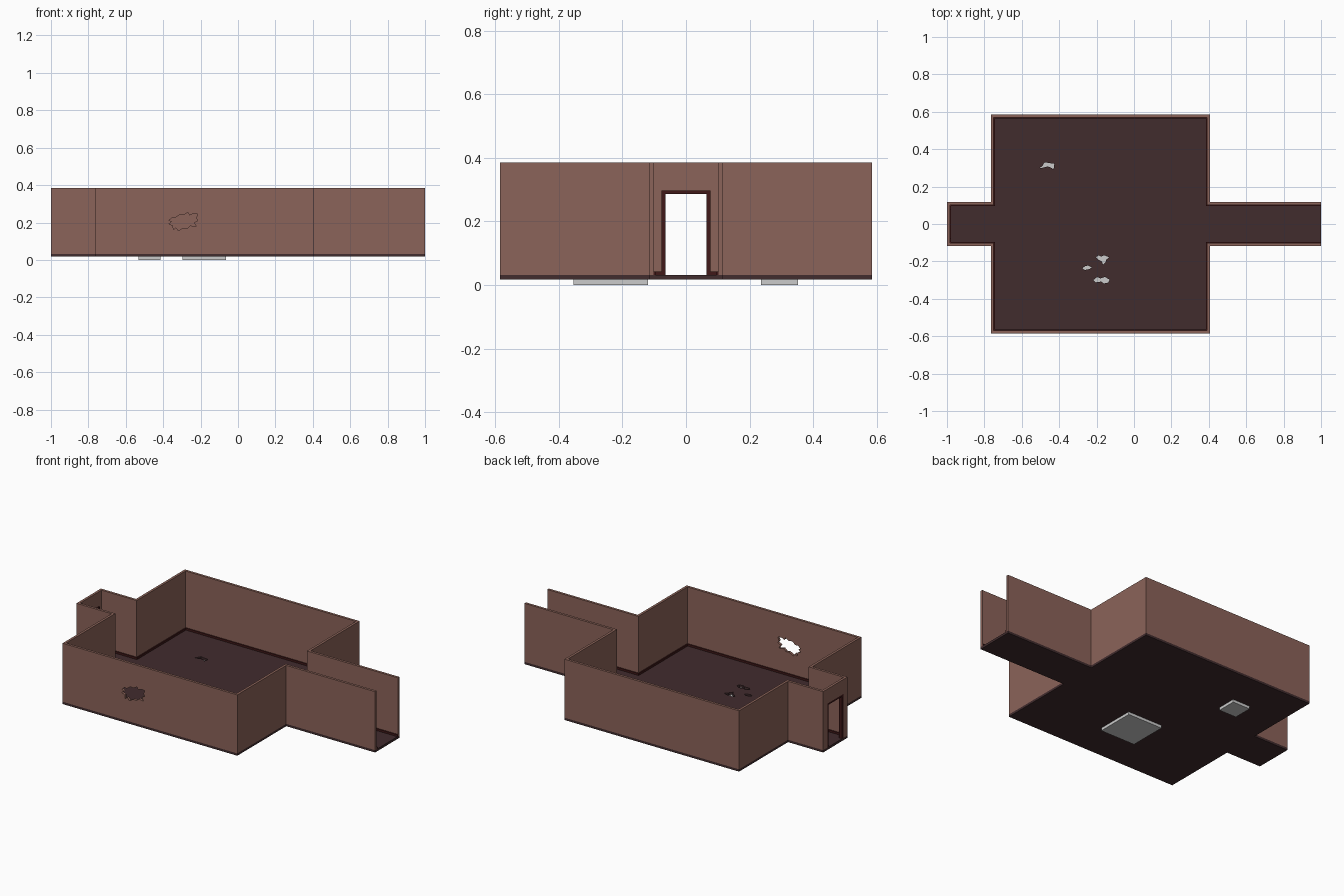
import bpy, bmesh

if "Cube" in bpy.data.objects:
    bpy.data.objects.remove(bpy.data.objects["Cube"])

FLOOR_Z0, FLOOR_Z1, WALL_TOP = 0.017, 0.031, 0.385
WALL, SKIRT = 0.015, 0.006          # wall and skirting thickness
JAMB_OUT, JAMB_IN = 0.077, 0.065    # door frame half widths


def material(name, rgb):
    m = bpy.data.materials.new(name)
    m.diffuse_color = (*rgb, 1)
    m.use_nodes = True
    m.node_tree.nodes["Principled BSDF"].inputs["Base Color"].default_value = m.diffuse_color
    return m


wall_mat = material("plaster", (0.26, 0.125, 0.1))
floor_mat = material("dark_floor", (0.053, 0.025, 0.027))
trim_mat = material("dark_red_trim", (0.05, 0.009, 0.009))


def prism(name, pts, vec, mat=None):
    """Extrude a flat outline of 3D points along vec."""
    bm = bmesh.new()
    face = bm.faces.new([bm.verts.new(p) for p in pts])
    ext = bmesh.ops.extrude_face_region(bm, geom=[face])
    bmesh.ops.translate(bm, vec=vec, verts=[g for g in ext["geom"] if isinstance(g, bmesh.types.BMVert)])
    bmesh.ops.recalc_face_normals(bm, faces=bm.faces)
    me = bpy.data.meshes.new(name)
    bm.to_mesh(me)
    bm.free()
    ob = bpy.data.objects.new(name, me)
    bpy.context.collection.objects.link(ob)
    if mat:
        me.materials.append(mat)
    return ob


def slab(name, pts, z0, z1, mat=None):
    return prism(name, [(x, y, z0) for x, y in pts], (0, 0, z1 - z0), mat)


def box(name, x0, x1, y0, y1, z0, z1, mat=None):
    return slab(name, [(x0, y0), (x1, y0), (x1, y1), (x0, y1)], z0, z1, mat)


def cut(target, cutter):
    mod = target.modifiers.new("cut", 'BOOLEAN')
    mod.operation, mod.solver, mod.object = 'DIFFERENCE', 'EXACT', cutter
    bpy.context.view_layer.objects.active = target
    bpy.ops.object.modifier_apply(modifier=mod.name)


def outline(d):
    """Room plan moved inwards by d, open at the east corridor end."""
    half = [(1, 0.117 - d), (0.405 - d, 0.117 - d), (0.405 - d, 0.585 - d),
            (-0.765 + d, 0.585 - d), (-0.765 + d, 0.117 - d), (-1 + d, 0.117 - d)]
    return half + [(x, -y) for x, y in reversed(half)]


def band(name, d0, d1, z0, z1, mat):
    return slab(name, outline(d0) + outline(d1)[::-1], z0, z1, mat)


# Floor, walls and skirting all follow the same plan
floor = slab("floor", outline(0), FLOOR_Z0, FLOOR_Z1, floor_mat)
walls = band("walls", 0, WALL, FLOOR_Z1, WALL_TOP, wall_mat)
skirting = band("skirting", WALL, WALL + SKIRT, FLOOR_Z1, 0.043, trim_mat)

cutters = []

# Doorway in the west end
door_cut = box("door_cutter", -1.1, -0.95, -JAMB_OUT, JAMB_OUT, 0, 0.297)
cutters.append(door_cut)
cut(walls, door_cut)
cut(skirting, door_cut)

# Door frame: an upside-down U lining the doorway
u = [(-JAMB_OUT, FLOOR_Z1), (-JAMB_OUT, 0.297), (JAMB_OUT, 0.297), (JAMB_OUT, FLOOR_Z1),
     (JAMB_IN, FLOOR_Z1), (JAMB_IN, 0.286), (-JAMB_IN, 0.286), (-JAMB_IN, FLOOR_Z1)]
prism("door_frame", [(-1, y, z) for y, z in u], (WALL + SKIRT, 0, 0), trim_mat)

# Ragged breach in the front wall
breach = [(-.368, .212), (-.350, .228), (-.335, .226), (-.310, .243), (-.290, .240), (-.268, .254),
          (-.258, .238), (-.240, .247), (-.215, .245), (-.224, .222), (-.214, .210), (-.236, .200),
          (-.222, .178), (-.255, .184), (-.270, .170), (-.292, .172), (-.318, .156), (-.332, .174),
          (-.345, .160), (-.348, .184), (-.370, .192), (-.354, .204)]
breach_cut = prism("breach_cutter", [(x, -0.65, z) for x, z in breach], (0, 0.15, 0))
cutters.append(breach_cut)
cut(walls, breach_cut)

# Broken gaps in the floor
gaps = [
    [(-.203, -.178), (-.190, -.168), (-.175, -.174), (-.160, -.167), (-.132, -.178), (-.148, -.190),
     (-.152, -.203), (-.165, -.217), (-.174, -.198), (-.190, -.192)],
    [(-.276, -.238), (-.262, -.225), (-.245, -.222), (-.226, -.232), (-.238, -.241), (-.262, -.246)],
    [(-.218, -.300), (-.198, -.284), (-.178, -.291), (-.155, -.283), (-.130, -.298), (-.138, -.313),
     (-.160, -.318), (-.176, -.308), (-.205, -.312)],
    [(-.508, .298), (-.490, .310), (-.478, .330), (-.455, .326), (-.426, .322), (-.430, .292),
     (-.445, .302), (-.462, .308), (-.482, .302)],
]
for pts in gaps:
    c = slab("gap_cutter", pts, 0, 0.1)
    cutters.append(c)
    cut(floor, c)

for c in cutters:
    bpy.data.objects.remove(c)

# Grey plates beneath the floor gaps
box("large_under_plate", -0.297, -0.063, -0.354, -0.12, 0, FLOOR_Z0)
box("small_under_plate", -0.532, -0.415, 0.235, 0.352, 0, FLOOR_Z0)
